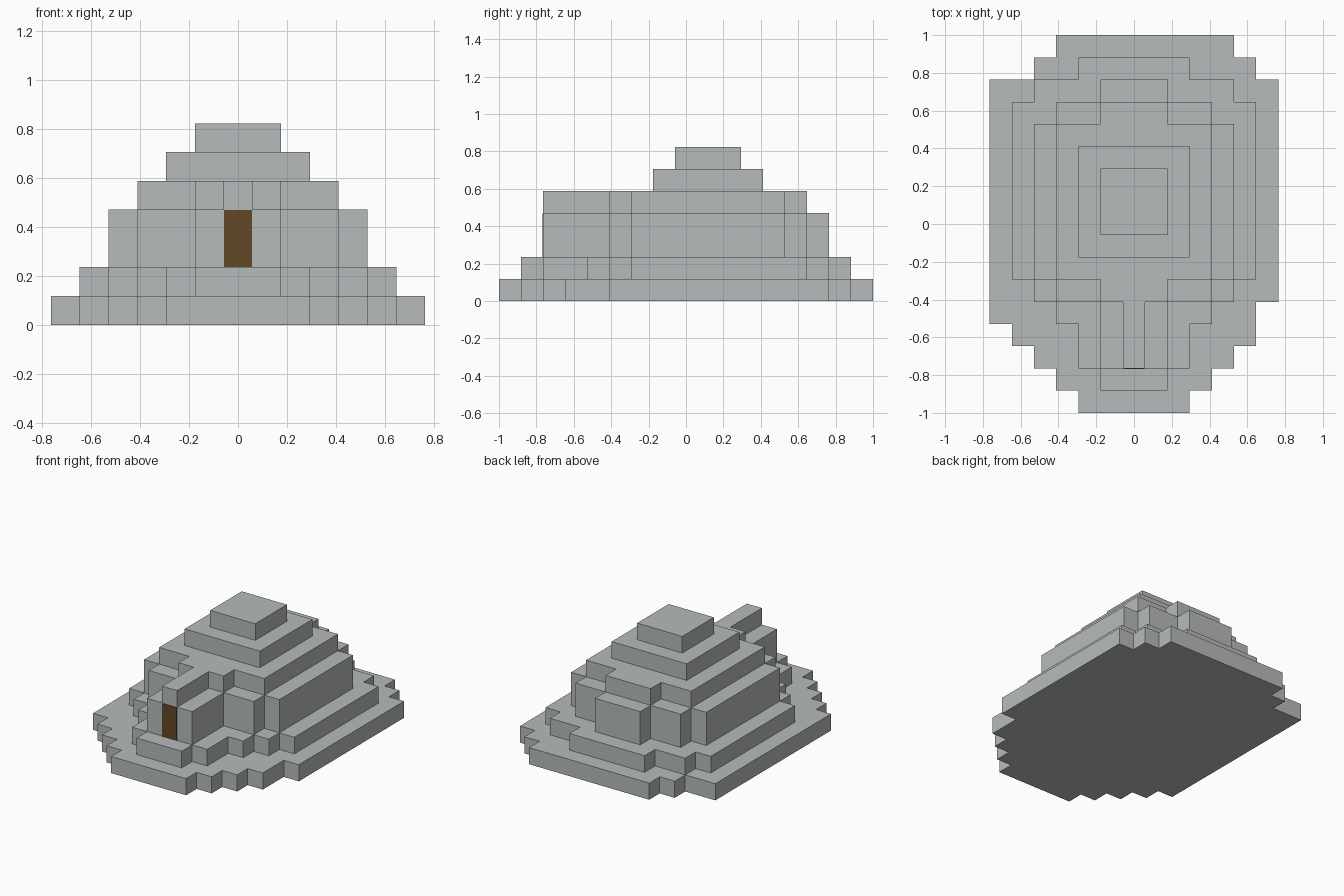
import bpy
import bmesh

cube = bpy.data.objects.get("Cube")
if cube:
    bpy.data.objects.remove(cube, do_unlink=True)

U = 2 / 17  # one block


def material(name, rgb):
    mat = bpy.data.materials.new(name)
    mat.use_nodes = True
    mat.diffuse_color = (*rgb, 1)
    bsdf = mat.node_tree.nodes["Principled BSDF"]
    bsdf.inputs["Base Color"].default_value = (*rgb, 1)
    bsdf.inputs["Roughness"].default_value = 0.9
    return mat


def tier(name, z0, z1, back, right, left=None, mat=None):
    """Extrude a stepped outline; each step is (y start, half width) in blocks."""
    left = left or right

    def side(steps, sign):
        ends = [y for y, _ in steps[1:]] + [back[sign]] if isinstance(back, dict) else \
               [y for y, _ in steps[1:]] + [back]
        return [(sign * w * U, y * U) for (y0, w), y1 in zip(steps, ends) for y in (y0, y1)]

    outline = side(right, 1) + side(left, -1)[::-1]
    bm = bmesh.new()
    base = bm.faces.new([bm.verts.new((x, y, z0 * U)) for x, y in outline])
    grown = bmesh.ops.extrude_face_region(bm, geom=[base], use_keep_orig=True)
    top = [v for v in grown["geom"] if isinstance(v, bmesh.types.BMVert)]
    bmesh.ops.translate(bm, verts=top, vec=(0, 0, (z1 - z0) * U))
    bmesh.ops.recalc_face_normals(bm, faces=bm.faces)
    mesh = bpy.data.meshes.new(name)
    bm.to_mesh(mesh)
    bm.free()
    mesh.materials.append(mat)
    obj = bpy.data.objects.new(name, mesh)
    bpy.context.collection.objects.link(obj)
    return obj


stone = material("grey_stone", (0.475, 0.497, 0.497))
wood = material("brown_wood", (0.122, 0.065, 0.021))

# Ground tier, slightly lopsided at the corners
front_steps = [(-8.5, 2.5), (-7.5, 3.5), (-6.5, 4.5), (-5.5, 5.5)]
tier("ground_tier", 0, 1, 8.5,
     front_steps + [(-3.5, 6.5), (6.5, 5.5), (7.5, 4.5)],
     front_steps + [(-4.5, 6.5), (6.5, 4.5), (7.5, 3.5)], stone)

# Second tier with the doorstep
tier("doorstep_tier", 1, 2, 7.5,
     [(-7.5, 1.5), (-6.5, 2.5), (-4.5, 3.5), (-3.5, 4.5), (-2.5, 5.5),
      (5.5, 4.5), (6.5, 2.5)], mat=stone)

# Main walls with the entrance porch
tier("main_walls", 2, 4, 6.5,
     [(-6.5, 1.5), (-3.5, 3.5), (-2.5, 4.5), (4.5, 3.5), (5.5, 1.5)], mat=stone)

# Lower roof with the narrow porch ridge
tier("lower_roof", 4, 5, 5.5,
     [(-6.5, 0.5), (-3.5, 1.5), (-2.5, 3.5), (4.5, 1.5)], mat=stone)

# Stepped top
tier("upper_roof", 5, 6, 3.5, [(-1.5, 2.5)], mat=stone)
tier("roof_cap", 6, 7, 2.5, [(-0.5, 1.5)], mat=stone)

# Thin door plate on the porch front
tier("door", 2, 3.98, -6.5, [(-6.53, 0.48)], mat=wood)
